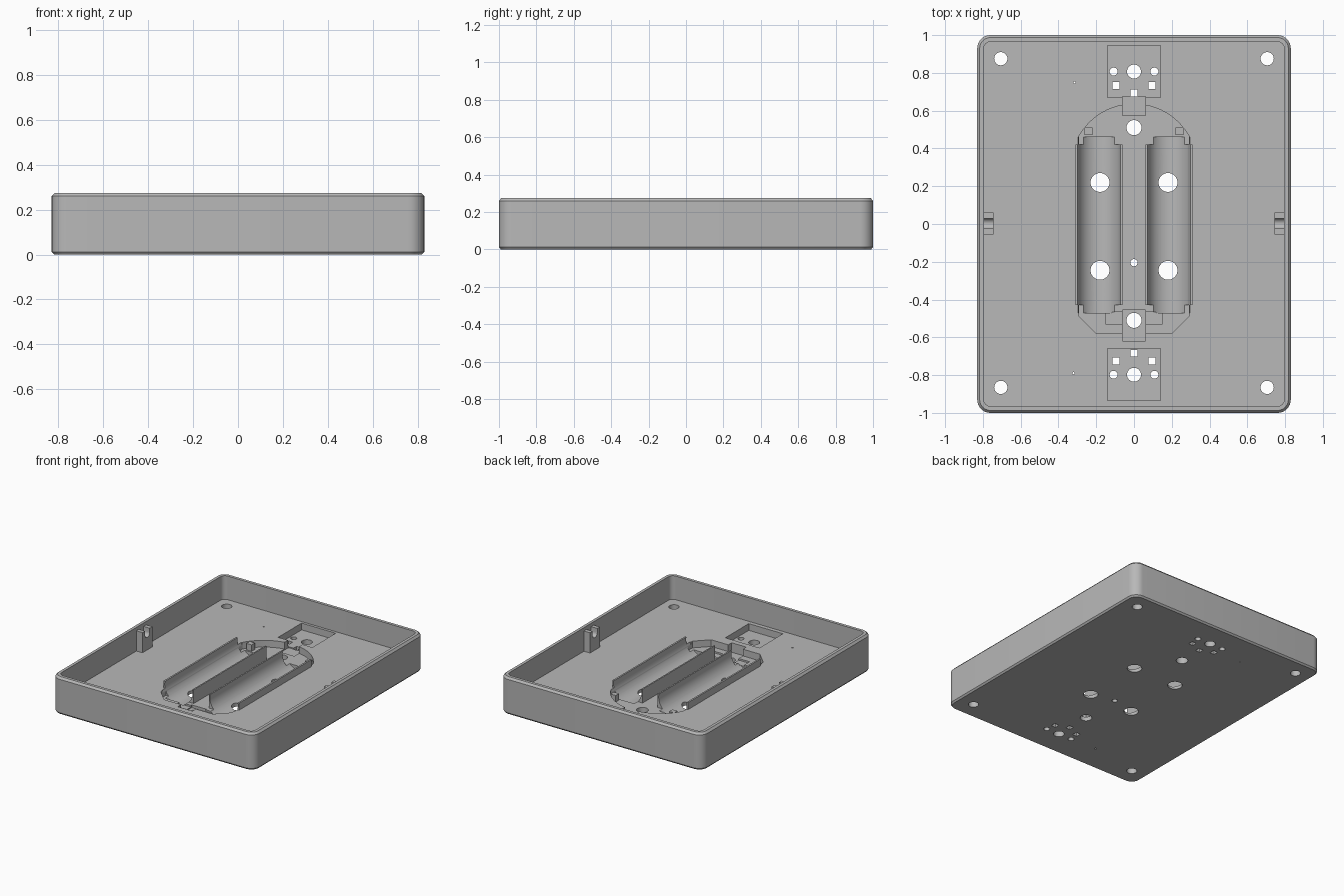
import bpy, bmesh, math

if "Cube" in bpy.data.objects:
    bpy.data.objects.remove(bpy.data.objects["Cube"])

grey = bpy.data.materials.new("plain grey")
grey.diffuse_color = (0.48, 0.48, 0.48, 1)
grey.use_nodes = True
grey.node_tree.nodes["Principled BSDF"].inputs["Base Color"].default_value = grey.diffuse_color

FLOOR, POCKET, TOP = 0.10, 0.05, 0.275


def finish(name, bm):
    bmesh.ops.recalc_face_normals(bm, faces=bm.faces[:])
    me = bpy.data.meshes.new(name)
    bm.to_mesh(me)
    bm.free()
    ob = bpy.data.objects.new(name, me)
    bpy.context.collection.objects.link(ob)
    me.materials.append(grey)
    return ob


def prism(bm, pts, z0, z1):
    """Extrude a flat outline between two heights."""
    lo = [bm.verts.new((x, y, z0)) for x, y in pts]
    hi = [bm.verts.new((x, y, z1)) for x, y in pts]
    bm.faces.new(lo[::-1])
    bm.faces.new(hi)
    for i in range(len(pts)):
        j = (i + 1) % len(pts)
        bm.faces.new((lo[i], lo[j], hi[j], hi[i]))


def rect(x0, x1, y0, y1):
    return [(x0, y0), (x1, y0), (x1, y1), (x0, y1)]


def circle(x, y, r, n=32):
    return [(x + r * math.cos(2 * math.pi * i / n),
             y + r * math.sin(2 * math.pi * i / n)) for i in range(n)]


def rounded(inset, seg=8):
    w, h, r = 0.83 - inset, 1.0 - inset, max(0.07 - inset, 0.03)
    pts = []
    for k, (sx, sy) in enumerate([(1, 1), (-1, 1), (-1, -1), (1, -1)]):
        for i in range(seg + 1):
            a = math.pi / 2 * (k + i / seg)
            pts.append((sx * (w - r) + r * math.cos(a), sy * (h - r) + r * math.sin(a)))
    return pts


def shapes(name, items):
    bm = bmesh.new()
    for pts, z0, z1 in items:
        prism(bm, pts, z0, z1)
    return finish(name, bm)


def boolean(target, tool, op):
    m = target.modifiers.new(op, 'BOOLEAN')
    m.operation, m.object, m.solver = op, tool, 'EXACT'
    tool.hide_render = True
    bpy.context.view_layer.objects.active = target
    bpy.ops.object.modifier_apply(modifier=m.name)
    bpy.data.objects.remove(tool)


# Tray: rounded shell with chamfered base and rim
bm = bmesh.new()
rings = []
for inset, z in [(0.01, 0), (0, 0.012), (0, 0.26), (0.013, TOP), (0.035, TOP), (0.035, FLOOR)]:
    rings.append([bm.verts.new((x, y, z)) for x, y in rounded(inset)])
for a, b in zip(rings, rings[1:]):
    for i in range(len(a)):
        j = (i + 1) % len(a)
        bm.faces.new((a[i], a[j], b[j], b[i]))
bm.faces.new(rings[0][::-1])
bm.faces.new(rings[-1])
tray = finish("tray", bm)

# Pockets: battery recess with arched end, and two switch pads
outline = [(-0.29, -0.49), (-0.2, -0.58), (0.2, -0.58), (0.29, -0.49)]
half = math.asin(0.29 / 0.335)
for i in range(25):
    a = half - 2 * half * i / 24
    outline.append((0.335 * math.sin(a), 0.30 + 0.335 * math.cos(a)))
boolean(tray, shapes("pockets", [
    (outline, POCKET, 0.2),
    (rect(-0.14, 0.14, 0.67, 0.945), POCKET, 0.2),
    (rect(-0.14, 0.14, -0.935, -0.66), POCKET, 0.2)]), 'DIFFERENCE')

# Wire notches and contact pocket
boolean(tray, shapes("notches", [
    (rect(-0.06, 0.06, 0.575, 0.676), 0.042, 0.2),
    (rect(-0.06, 0.06, -0.62, -0.455), 0.03, 0.2)]), 'DIFFERENCE')
boolean(tray, shapes("contact_pocket", [
    (rect(-0.15, 0.15, -0.53, -0.465), 0.038, 0.2)]), 'DIFFERENCE')

# Battery rails and corner posts
parts = []
for s in (-1, 1):
    for a, b in ((0.062, 0.115), (0.255, 0.31)):
        parts.append((rect(min(s * a, s * b), max(s * a, s * b), -0.43, 0.42), 0.035, 0.152))
    parts.append((rect(s * 0.24 - 0.021, s * 0.24 + 0.021, 0.472, 0.51), 0.035, 0.098))
boolean(tray, shapes("rails", parts), 'UNION')

# Round battery channels
bm = bmesh.new()
for s in (-1, 1):
    ends = [[bm.verts.new((s * 0.185 + u, y, 0.13 + v)) for u, v in circle(0, 0, 0.115, 64)]
            for y in (-0.47, 0.46)]
    for i in range(64):
        j = (i + 1) % 64
        bm.faces.new((ends[0][i], ends[0][j], ends[1][j], ends[1][i]))
    bm.faces.new(ends[0])
    bm.faces.new(ends[1][::-1])
boolean(tray, finish("channels", bm), 'DIFFERENCE')

# Through holes
holes = [circle(0, 0.51, 0.04), circle(0, -0.51, 0.04), circle(0, -0.205, 0.019),
         circle(-0.315, 0.75, 0.006, 8), circle(-0.32, -0.79, 0.006, 8)]
for s in (-1, 1):
    holes += [circle(s * 0.18, y, 0.05) for y in (0.22, -0.245)]
    holes += [circle(s * 0.705, y, 0.035) for y in (0.875, -0.865)]
    # pad holes: s picks the end of the tray
    cy = 0.807 if s > 0 else -0.798
    holes.append(circle(0, cy, 0.037))
    y = cy - s * 0.114
    holes.append(rect(-0.018, 0.018, y - 0.018, y + 0.018))
    for x in (-1, 1):
        holes.append(circle(x * 0.108, cy, 0.021))
        y = cy - s * 0.073
        holes.append(rect(x * 0.095 - 0.018, x * 0.095 + 0.018, y - 0.018, y + 0.018))
boolean(tray, shapes("holes", [(h, -0.1, 0.3) for h in holes]), 'DIFFERENCE')

# Side clips with a rounded notch in the top
profile = [(-0.055, 0.09), (0.06, 0.09), (0.06, 0.25), (0.03, 0.25)]
profile += [(0.0025 + 0.0275 * math.cos(a), 0.22 - 0.0275 * math.sin(a))
            for a in [math.pi * i / 12 for i in range(13)]]
profile += [(-0.025, 0.25), (-0.055, 0.25)]
clips = []
for s, side in ((-1, "left"), (1, "right")):
    bm = bmesh.new()
    prism(bm, profile, 0.745, 0.80)
    for v in bm.verts:
        y, z, x = v.co
        v.co = (s * x, y, z)
    clips.append(finish(side + "_clip", bm))

# Smooth round surfaces, keep edges sharp
for ob in [tray] + clips:
    bpy.ops.object.select_all(action='DESELECT')
    ob.select_set(True)
    bpy.context.view_layer.objects.active = ob
    bpy.ops.object.shade_smooth_by_angle(angle=math.radians(30))
